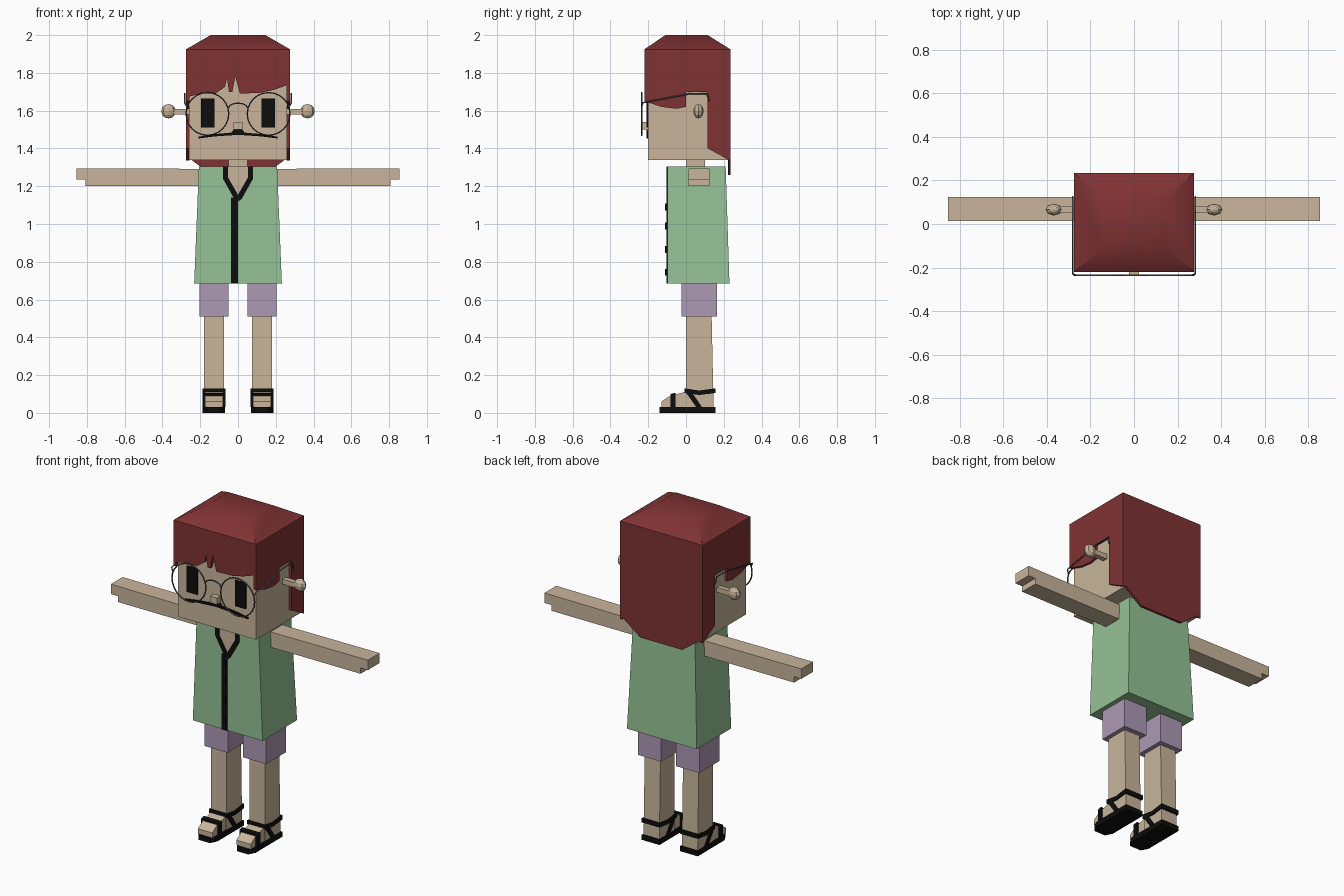
import bpy, bmesh, math
from mathutils import Vector

if "Cube" in bpy.data.objects:
    bpy.data.objects.remove(bpy.data.objects["Cube"])


def material(name, rgb):
    m = bpy.data.materials.new(name)
    m.use_nodes = True
    m.diffuse_color = (*rgb, 1)
    m.node_tree.nodes["Principled BSDF"].inputs["Base Color"].default_value = (*rgb, 1)
    return m


SKIN = material("skin", (0.58, 0.46, 0.33))
HAIR = material("dark_red_hair", (0.216, 0.032, 0.034))
GREEN = material("green_cloth", (0.30, 0.54, 0.30))
PURPLE = material("purple_cloth", (0.42, 0.32, 0.46))
BLACK = material("black", (0.004, 0.004, 0.004))
GREY = material("grey_wire", (0.09, 0.09, 0.09))


def finish(name, bm, mat):
    bmesh.ops.recalc_face_normals(bm, faces=bm.faces)
    mesh = bpy.data.meshes.new(name)
    bm.to_mesh(mesh)
    bm.free()
    mesh.materials.append(mat)
    ob = bpy.data.objects.new(name, mesh)
    bpy.context.collection.objects.link(ob)
    return ob


def smooth(ob, angle):
    bpy.ops.object.select_all(action="DESELECT")
    ob.select_set(True)
    bpy.context.view_layer.objects.active = ob
    bpy.ops.object.shade_smooth_by_angle(angle=math.radians(angle))


def prism(name, pts, axis, a, b, mat):
    """Extrude a flat outline along an axis from a to b."""
    place = {"x": lambda p, t: (t, p[0], p[1]),
             "y": lambda p, t: (p[0], t, p[1]),
             "z": lambda p, t: (p[0], p[1], t)}[axis]
    bm = bmesh.new()
    face = bm.faces.new([bm.verts.new(place(p, a)) for p in pts])
    ext = bmesh.ops.extrude_face_region(bm, geom=[face])["geom"]
    shift = Vector(place((0, 0), b - a))
    bmesh.ops.translate(bm, vec=shift, verts=[v for v in ext if isinstance(v, bmesh.types.BMVert)])
    return finish(name, bm, mat)


def loft(name, rings, mat):
    """Stack rectangles given as (half width, front y, back y, z)."""
    bm = bmesh.new()
    loops = [[bm.verts.new(c) for c in ((-w, f, z), (w, f, z), (w, k, z), (-w, k, z))]
             for w, f, k, z in rings]
    for lo, hi in zip(loops, loops[1:]):
        for i in range(4):
            j = (i + 1) % 4
            bm.faces.new((lo[i], lo[j], hi[j], hi[i]))
    bm.faces.new(loops[0])
    bm.faces.new(loops[-1])
    return finish(name, bm, mat)


def box(name, x, y, z, mat):
    return prism(name, [(x[0], y[0]), (x[1], y[0]), (x[1], y[1]), (x[0], y[1])], "z", z[0], z[1], mat)


def wire(name, pts, mat, cyclic=False, radius=0.004):
    cu = bpy.data.curves.new(name, "CURVE")
    cu.dimensions = "3D"
    cu.bevel_depth = radius
    cu.bevel_resolution = 1
    cu.use_fill_caps = True
    sp = cu.splines.new("POLY")
    sp.points.add(len(pts) - 1)
    for p, c in zip(sp.points, pts):
        p.co = (*c, 1)
    sp.use_cyclic_u = cyclic
    cu.materials.append(mat)
    ob = bpy.data.objects.new(name, cu)
    bpy.context.collection.objects.link(ob)
    bpy.ops.object.select_all(action="DESELECT")
    ob.select_set(True)
    bpy.context.view_layer.objects.active = ob
    bpy.ops.object.convert(target="MESH")
    smooth(ob, 60)


def flip(s, pts):
    return [(s * x, v) for x, v in pts]


def span(s, a, b):
    return sorted((s * a, s * b))


# Head and neck
box("head", (-0.26, 0.26), (-0.2, 0.222), (1.34, 1.85), SKIN)
box("neck", (-0.05, 0.05), (0, 0.1), (1.25, 1.36), SKIN)
box("nose", (-0.023, 0.023), (-0.232, -0.19), (1.5, 1.54), SKIN)

# Hair: crown, fringe, back flap
crown = loft("hair_crown", [(0.275, -0.22, 0.235, 1.79), (0.275, -0.22, 0.235, 1.925),
                            (0.145, -0.11, 0.115, 2.0)], HAIR)
smooth(crown, 42)
prism("hair_fringe", [(-0.275, 1.79), (-0.275, 1.67), (-0.2, 1.69), (-0.12, 1.69), (-0.07, 1.725),
                      (-0.058, 1.77), (-0.048, 1.70), (-0.03, 1.70), (-0.014, 1.78), (0.01, 1.69),
                      (0.12, 1.695), (0.19, 1.71), (0.275, 1.74), (0.275, 1.79)],
      "y", -0.22, -0.2, HAIR)
prism("hair_back", [(-0.275, 1.79), (-0.275, 1.36), (-0.14, 1.26), (0.14, 1.26),
                    (0.275, 1.36), (0.275, 1.79)], "y", 0.222, 0.235, HAIR)

# Shirt with open collar, front band and buttons
loft("shirt", [(0.232, -0.098, 0.23, 0.685), (0.207, -0.098, 0.21, 1.305)], GREEN)
prism("chest_opening", [(-0.06, 1.305), (-0.06, 1.24), (0, 1.14), (0.06, 1.24), (0.06, 1.305)],
      "y", -0.101, -0.095, SKIN)
box("front_band", (-0.036, 0), (-0.104, -0.095), (0.685, 1.14), BLACK)
for z in (1.09, 0.99, 0.865, 0.745):
    box("button", (-0.03, -0.006), (-0.111, -0.1), (z - 0.018, z + 0.018), BLACK)

# Glasses bridge
wire("glasses_bridge", [(0.05 * math.cos(t * math.pi / 6), -0.235, 1.615 + 0.025 * math.sin(t * math.pi / 6))
                        for t in range(7)], GREY)

for s, side in ((1, "left"), (-1, "right")):
    # Side hair with a gap for the ear
    prism(side + "_hair_side", [(-0.22, 1.79), (-0.22, 1.65), (-0.13, 1.62), (-0.05, 1.61), (0, 1.62),
                                (0, 1.70), (0.115, 1.70), (0.115, 1.40), (0.235, 1.335),
                                (0.235, 1.79)], "x", s * 0.258, s * 0.275, HAIR)
    # Eye, moustache half
    box(side + "_eye", span(s, 0.125, 0.195), (-0.209, -0.2), (1.51, 1.665), BLACK)
    prism(side + "_moustache", flip(s, [(0, 1.472), (0, 1.508), (0.018, 1.508), (0.034, 1.484),
                                        (0.12, 1.476), (0.21, 1.462), (0.21, 1.453),
                                        (0.12, 1.464)]), "y", -0.209, -0.2, BLACK)
    # Glasses rim and temple
    wire(side + "_glasses_rim", [(s * 0.162 + 0.113 * math.cos(t * math.pi / 12), -0.235,
                                  1.583 + 0.113 * math.sin(t * math.pi / 12)) for t in range(24)],
         GREY, cyclic=True)
    wire(side + "_glasses_temple", [(s * 0.27, -0.235, 1.62), (s * 0.282, -0.228, 1.642),
                                    (s * 0.282, 0.02, 1.69), (s * 0.282, 0.11, 1.69),
                                    (s * 0.282, 0.125, 1.65)], GREY)
    # Ear: stem and knob
    box(side + "_ear_stem", span(s, 0.25, 0.35), (0.05, 0.08), (1.58, 1.61), SKIN)
    bm = bmesh.new()
    bmesh.ops.create_uvsphere(bm, u_segments=8, v_segments=6, radius=0.038)
    bmesh.ops.scale(bm, vec=(1, 0.72, 1), verts=bm.verts)
    bmesh.ops.translate(bm, vec=(s * 0.368, 0.066, 1.597), verts=bm.verts)
    finish(side + "_ear_knob", bm, SKIN)
    # Arm with a step at the fingertips
    prism(side + "_arm", flip(s, [(0.2, 1.2), (0.807, 1.2), (0.807, 1.235), (0.855, 1.235),
                                  (0.855, 1.295), (0.2, 1.292)]), "y", 0.013, 0.125, SKIN)
    # Collar trim
    prism(side + "_collar", flip(s, [(0.052, 1.305), (0.08, 1.305), (0.08, 1.24), (0.018, 1.13),
                                     (-0.01, 1.12), (0, 1.155), (0.052, 1.245)]),
          "y", -0.104, -0.095, BLACK)
    # Shorts and leg
    box(side + "_shorts_leg", span(s, 0.05, 0.205), (-0.025, 0.165), (0.51, 0.72), PURPLE)
    prism(side + "_leg", [(0, 0.03), (0.146, 0.03), (0.135, 0.55), (0, 0.55)],
          "x", s * 0.075, s * 0.18, SKIN)
    # Foot, sole and sandal straps
    prism(side + "_foot", [(-0.13, 0.03), (-0.13, 0.06), (-0.085, 0.09), (0, 0.112), (0.14, 0.112),
                           (0.14, 0.03)], "x", s * 0.08, s * 0.176, SKIN)
    prism(side + "_sole", flip(s, [(0.068, 0.155), (0.068, -0.1), (0.09, -0.14), (0.165, -0.14),
                                   (0.187, -0.1), (0.187, 0.155)]), "z", 0, 0.03, BLACK)
    straps = {"toe": [(-0.083, 0.03), (-0.083, 0.1), (-0.056, 0.106), (-0.056, 0.03)],
              "ankle": [(-0.008, 0.105), (-0.008, 0.13), (0.07, 0.118), (0.155, 0.13),
                        (0.155, 0.105), (0.07, 0.095)],
              "side": [(0.055, 0.03), (-0.005, 0.115), (0.02, 0.125), (0.085, 0.03)]}
    for part, outline in straps.items():
        prism(f"{side}_{part}_strap", outline, "x", s * 0.067, s * 0.188, BLACK)
